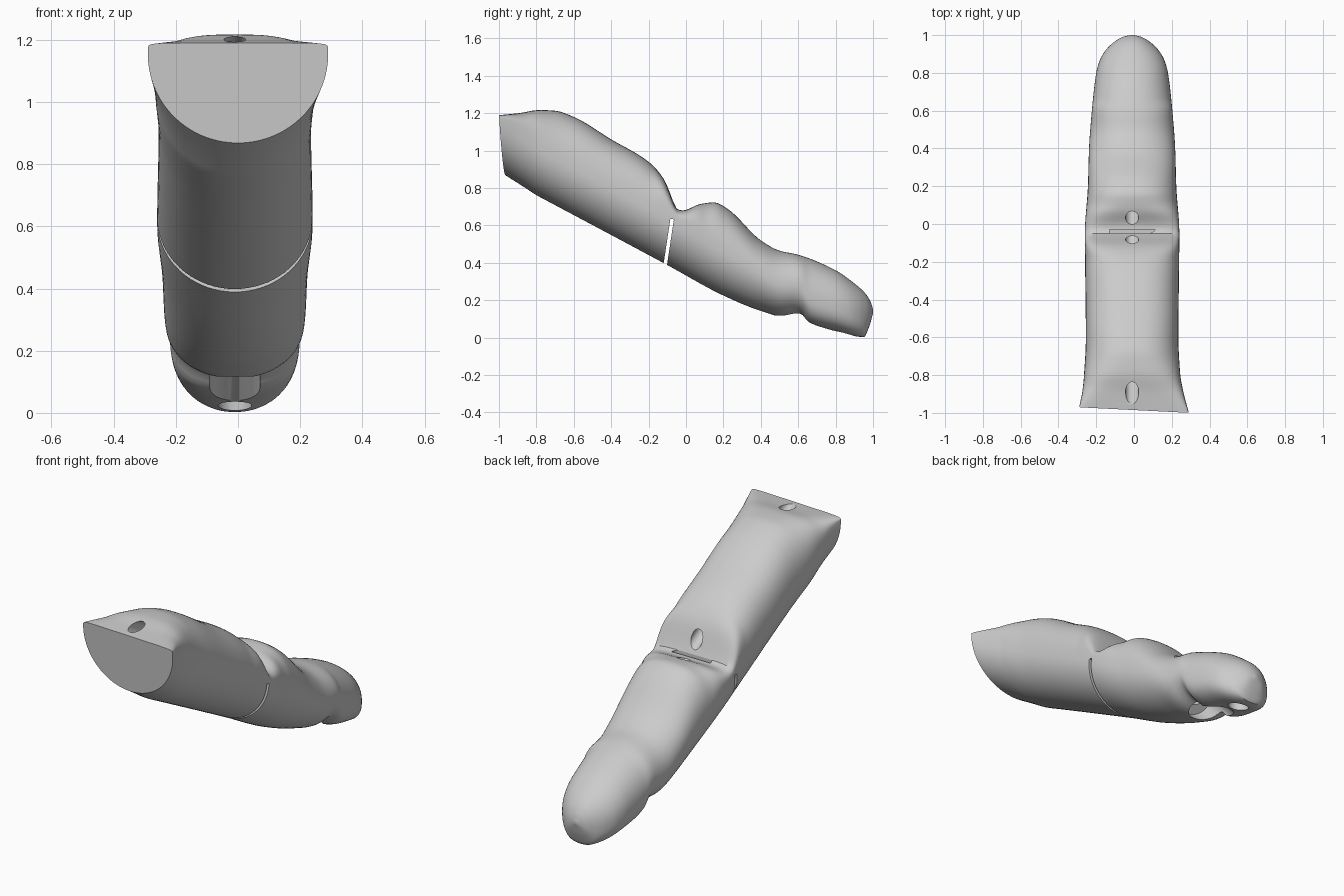
import bpy, bmesh, math
from mathutils import Vector

if "Cube" in bpy.data.objects:
    bpy.data.objects.remove(bpy.data.objects["Cube"])

CENTRE_X = -0.01

# Outline curves along the finger: (y, value)
TOP = [(-1, 1.19), (-.9, 1.2), (-.78, 1.217), (-.7, 1.213), (-.6, 1.18), (-.4, 1.06), (-.2, .94),
       (-.12, .85), (-.08, .76), (-.05, .69), (-.02, .68), (.08, .715), (.15, .723), (.22, .69),
       (.4, .52), (.5, .465), (.6, .443), (.8, .36), (.9, .29), (.96, .235), (.99, .185), (1, .15)]
BOTTOM = [(-1, .868), (-.1, .388), (.2, .225), (.4, .143), (.53, .11), (.61, .12),
          (.66, .075), (.8, .035), (.95, .003), (.98, .06), (1, .13)]
WIDTH = [(-1, .29), (-.9, .268), (-.8, .255), (-.6, .245), (-.05, .25), (.2, .234), (.4, .228),
         (.6, .213), (.8, .19), (.87, .17), (.92, .14), (.96, .1), (.99, .05), (1, .012)]
BELLY = [(-1, .285), (-.7, .25), (0, .25), (.3, .22), (.5, .17), (.7, .15), (.95, .12), (1, .01)]
TOP_POWER = [(-1, 9), (-.85, 4), (-.65, 2.5), (-.2, 2.6), (-.04, 5), (.12, 2.6), (.5, 2.2), (1, 2.1)]
LOW_POWER = [(-1, 2), (.55, 2), (.7, 2.7), (1, 2.5)]


def curve(points, y):
    """Smooth monotone interpolation through the points."""
    n = len(points)
    chord = [(points[i + 1][1] - points[i][1]) / (points[i + 1][0] - points[i][0]) for i in range(n - 1)]

    def slope(i):
        if i in (0, n - 1):
            return chord[min(i, n - 2)]
        a, b = chord[i - 1], chord[i]
        return 2 * a * b / (a + b) if a * b > 0 else 0

    i = next((k for k in range(n - 1) if y <= points[k + 1][0]), n - 2)
    (y0, a), (y1, b) = points[i], points[i + 1]
    h = y1 - y0
    t = (y - y0) / h
    return (a * (1 + 2 * t) * (1 - t) ** 2 + b * t * t * (3 - 2 * t)
            + h * t * (1 - t) * (slope(i) * (1 - t) - slope(i + 1) * t))


def section(y, count=72):
    """One rounded cross-section, with a slightly skewed cut at the base."""
    top, low, width = curve(TOP, y), curve(BOTTOM, y), curve(WIDTH, y)
    middle = min(low + curve(BELLY, y), top - .004)
    powers = curve(TOP_POWER, y), curve(LOW_POWER, y)
    ring = []
    for k in range(count):
        angle = math.tau * k / count
        c, s = math.cos(angle), math.sin(angle)
        power = 2 / powers[0 if s >= 0 else 1]
        x = math.copysign(abs(c) ** power, c) * width
        z = middle + (top - middle if s >= 0 else low - middle) * abs(s) ** power
        skew = max(0, (-.8 - y) / .2)
        ring.append((x + CENTRE_X * (1 - skew), y + skew * (.015 - .05 * x + .06 * (1.19 - z)), z))
    return ring


def finish(bm, name):
    bmesh.ops.recalc_face_normals(bm, faces=bm.faces)
    mesh = bpy.data.meshes.new(name)
    bm.to_mesh(mesh)
    bm.free()
    obj = bpy.data.objects.new(name, mesh)
    bpy.context.collection.objects.link(obj)
    return obj


def rod(name, start, end, radius):
    """Round cutter between two (y, z) points on the centre line."""
    a, b = (Vector((CENTRE_X, *p)) for p in (start, end))
    bm = bmesh.new()
    bmesh.ops.create_cone(bm, cap_ends=True, segments=32, radius1=radius, radius2=radius, depth=(b - a).length)
    obj = finish(bm, name)
    obj.location = (a + b) / 2
    obj.rotation_euler = (b - a).to_track_quat('Z', 'Y').to_euler()
    return obj


def block(name, size, y, z, tilt=0):
    bm = bmesh.new()
    bmesh.ops.create_cube(bm, size=1)
    bmesh.ops.scale(bm, vec=size, verts=bm.verts)
    obj = finish(bm, name)
    obj.location = (CENTRE_X, y, z)
    obj.rotation_euler.x = tilt
    return obj


# Finger body lofted from base to tip, with closer rings at the tip
stations = [-1 + 1.9 * i / 110 for i in range(110)]
stations += [.9 + .1 * math.sin(math.pi / 2 * i / 20) for i in range(21)]
bm = bmesh.new()
rings = [[bm.verts.new(p) for p in section(y)] for y in stations]
for r, q in zip(rings, rings[1:]):
    for k in range(len(r)):
        n = (k + 1) % len(r)
        bm.faces.new((r[k], r[n], q[n], q[k]))
bm.faces.new(rings[0])
bm.faces.new(rings[-1])
finger = finish(bm, "finger_body")

# Hinge slits, cord tunnels and fingertip recesses
cutters = [
    block("hinge_slit", (.8, .019, .4), -.104, .436, -.15),
    block("hinge_top_slot", (.24, .02, .14), -.04, .69),
    rod("base_cord_tunnel", (-1.1, 1.313), (-.02, .73), .035),
    rod("tip_cord_tunnel", (-.02, .75), (.6, .13), .035),
    rod("pad_recess", (.5, .22), (.72, -.02), .085),
    rod("tip_recess", (.85, .09), (.85, -.1), .054),
]
bpy.context.view_layer.objects.active = finger
finger.select_set(True)
for cutter in cutters:
    cutter.hide_render = True
    mod = finger.modifiers.new(cutter.name, 'BOOLEAN')
    mod.operation = 'DIFFERENCE'
    mod.solver = 'EXACT'
    mod.object = cutter
    bpy.ops.object.modifier_apply(modifier=mod.name)
for cutter in cutters:
    bpy.data.objects.remove(cutter)

# Plain grey plastic
grey = bpy.data.materials.new("light_grey")
grey.use_nodes = True
colour = (.6, .6, .6, 1)
grey.diffuse_color = colour
grey.node_tree.nodes["Principled BSDF"].inputs["Base Color"].default_value = colour
finger.data.materials.clear()
finger.data.materials.append(grey)
bpy.ops.object.shade_smooth_by_angle(angle=math.radians(35))
